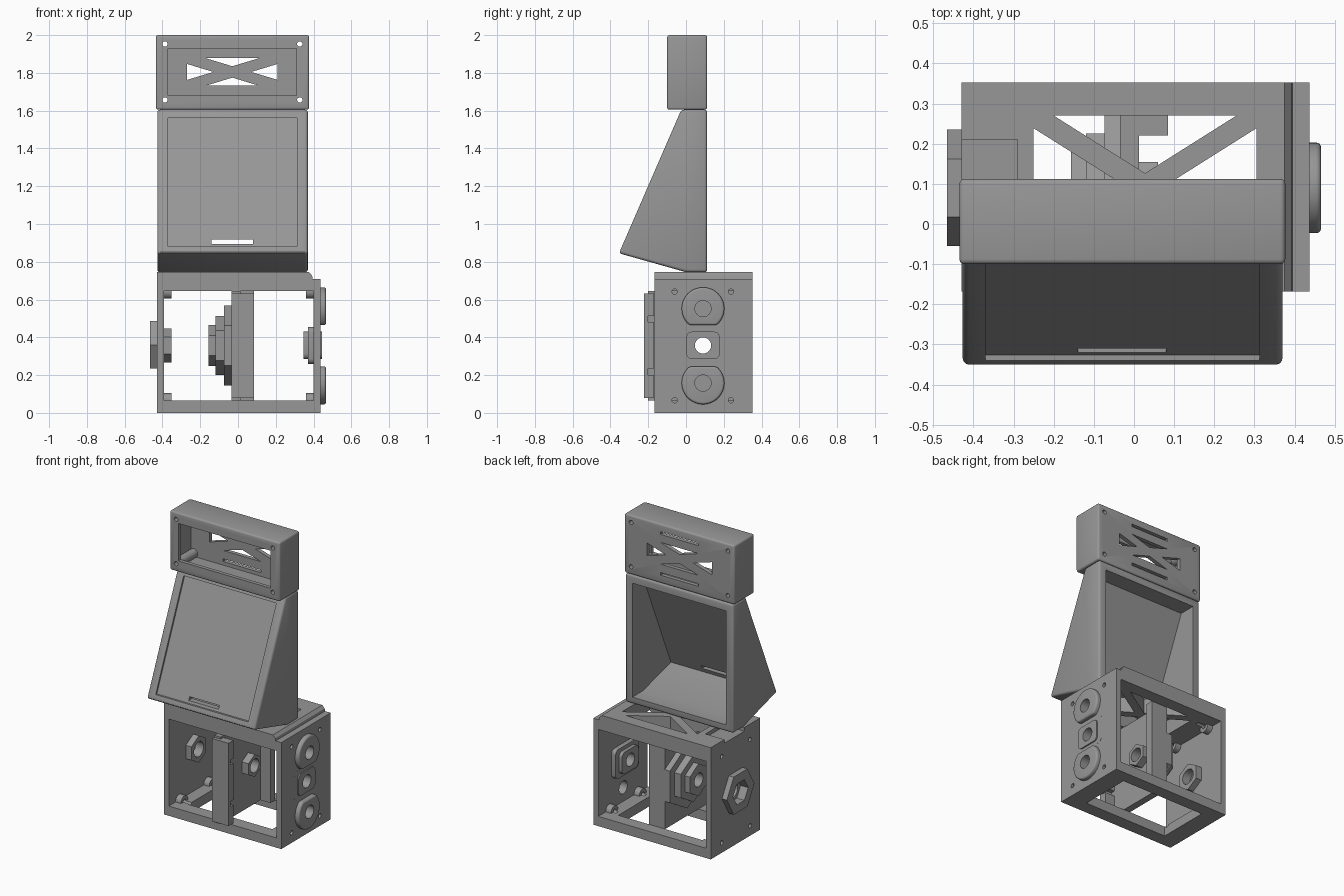
import bpy, bmesh, math

if "Cube" in bpy.data.objects:
    bpy.data.objects.remove(bpy.data.objects["Cube"])

grey = bpy.data.materials.new("plain grey")
grey.diffuse_color = (0.31, 0.31, 0.31, 1)
grey.use_nodes = True
grey.node_tree.nodes["Principled BSDF"].inputs["Base Color"].default_value = grey.diffuse_color
CY, CZ = 0.09, 0.357          # shared axis of the nuts and buttons


def prism(name, pts, axis, a, b, bevel=0.0, segs=3):
    """Extrude a 2D outline along an axis: x takes (y,z), y takes (x,z), z takes (x,y)."""
    place = {'x': lambda p, t: (t, p[0], p[1]),
             'y': lambda p, t: (p[0], t, p[1]),
             'z': lambda p, t: (p[0], p[1], t)}[axis]
    bm = bmesh.new()
    face = bm.faces.new([bm.verts.new(place(p, a)) for p in pts])
    ext = bmesh.ops.extrude_face_region(bm, geom=[face])
    for v in ext['geom']:
        if isinstance(v, bmesh.types.BMVert):
            v.co['xyz'.index(axis)] = b
    bmesh.ops.recalc_face_normals(bm, faces=bm.faces)
    me = bpy.data.meshes.new(name)
    bm.to_mesh(me)
    bm.free()
    me.materials.append(grey)
    ob = bpy.data.objects.new(name, me)
    bpy.context.collection.objects.link(ob)
    if bevel:
        m = ob.modifiers.new("bevel", 'BEVEL')
        m.width, m.segments, m.limit_method = bevel, segs, 'ANGLE'
        apply(ob, m)
    return ob


def apply(ob, m):
    bpy.ops.object.select_all(action='DESELECT')
    bpy.context.view_layer.objects.active = ob
    ob.select_set(True)
    bpy.ops.object.modifier_apply(modifier=m.name)


def cut(ob, *cutters):
    for c in cutters:
        m = ob.modifiers.new("cut", 'BOOLEAN')
        m.operation, m.solver, m.object = 'DIFFERENCE', 'EXACT', c
        apply(ob, m)
        bpy.data.objects.remove(c)


def rect(u0, u1, v0, v1):
    return [(u0, v0), (u1, v0), (u1, v1), (u0, v1)]


def ngon(u, v, r, n=24, turn=0.0):
    return [(u + r * math.cos(turn + 2 * math.pi * i / n),
             v + r * math.sin(turn + 2 * math.pi * i / n)) for i in range(n)]


def rounded(u, v, hu, hv, r):
    out = []
    for k, (su, sv) in enumerate([(1, 1), (-1, 1), (-1, -1), (1, -1)]):
        for j in range(6):
            a = math.pi / 2 * (k + j / 5)
            out.append((u + su * (hu - r) + r * math.cos(a), v + sv * (hv - r) + r * math.sin(a)))
    return out


def truss(u, v, hu, hv, h, axis, a, b):
    """Four triangular cutters that leave an X of bars in a window."""
    w = h * hv / hu
    tris = []
    for s in (1, -1):
        tris.append([(u, v + s * w), (u + hu - h, v + s * hv), (u - hu + h, v + s * hv)])
        tris.append([(u + s * h, v), (u + s * hu, v + hv - w), (u + s * hu, v - hv + w)])
    return [prism("truss_cutter", t, axis, a, b) for t in tris]


def hole(u, v, r, axis, a, b, n=24):
    return prism("hole_cutter", ngon(u, v, r, n), axis, a, b)


# --- top display box ---
box = prism("top_box", rect(-0.435, 0.377, 1.605, 2.0), 'y', -0.1, 0.112, 0.012)
cut(box, prism("cavity", rect(-0.405, 0.347, 1.635, 1.97), 'y', -0.075, 0.085),
    prism("window", rect(-0.37, 0.31, 1.68, 1.93), 'y', -0.2, 0.0))
cut(box, *truss(-0.03, 1.805, 0.24, 0.0725, 0.1, 'y', 0.0, 0.2))
for z in (1.668, 1.94):
    cut(box, prism("slot", rect(-0.17, 0.11, z - 0.009, z + 0.009), 'y', 0.0, 0.2))
for x in (-0.387, 0.327):
    for z in (1.657, 1.953):
        cut(box, hole(x, z, 0.014, 'y', -0.2, 0.2))
        boss = prism("screw_boss", ngon(x, z, 0.03), 'y', -0.078, 0.09)
        cut(boss, hole(x, z, 0.014, 'y', -0.2, 0.2))

# --- sloped screen housing, open at the back ---
slope = lambda z: -0.355 + (z - 0.845) * 0.33 / 0.76
wedge = prism("screen_housing", [(-0.025, 1.605), (0.112, 1.605), (0.112, 0.745), (0, 0.745), (-0.355, 0.845)],
              'x', -0.427, 0.37, 0.015)
cut(wedge, prism("cavity", [(0.2, 1.55), (0.0, 1.55), (-0.295, 0.868), (0.0, 0.79), (0.2, 0.79)],
                 'x', -0.375, 0.318),
    prism("recess", [(slope(z) + d, z) for z, d in ((0.88, 0.013), (1.56, 0.013), (1.56, -0.1), (0.88, -0.1))],
          'x', -0.37, 0.313),
    prism("slot", rect(-0.14, 0.08, 0.895, 0.917), 'y', -0.5, -0.2))

# --- base frame, open front and back ---
base = prism("base_frame", [(-0.43, 0), (0.437, 0), (0.437, 0.71), (0.395, 0.71), (0.392, 0.727),
                            (0.375, 0.745), (-0.43, 0.745)], 'y', -0.168, 0.353)
cut(base, prism("opening", rect(-0.393, 0.4, 0.065, 0.645), 'y', -0.5, 0.5),
    prism("floor_opening", rect(-0.31, 0.31, -0.08, 0.27), 'z', -0.1, 0.2),
    prism("top_notch", rect(-0.5, -0.29, 0.0, 0.21), 'z', 0.72, 0.9),
    hole(CY, CZ, 0.08, 'x', -0.5, -0.3, 6))
cut(base, *truss(0.0275, 0.095, 0.2775, 0.175, 0.05, 'z', 0.5, 0.9))
for z in (0.158, CZ, 0.552):
    cut(base, hole(CY, z, 0.043, 'x', 0.3, 0.6))

# screw lugs and their holes in both side walls
for y in (-0.06, 0.238):
    for z in (0.067, 0.642):
        for x0, x1 in ((-0.41, -0.353), (0.36, 0.415)):
            lug = prism("screw_lug", ngon(y, z, 0.037), 'x', x0, x1)
            cut(lug, hole(y, z, 0.014, 'x', -0.6, 0.6))
            cut(base, hole(y, z, 0.014, 'x', x0 - 0.02, x1 + 0.07) if x0 > 0
                else hole(y, z, 0.014, 'x', -0.5, -0.3))

# --- buttons on the right wall ---
for z, s in ((0.552, 1), (0.158, -1)):
    outline = []
    for u, v in ngon(0, 0, 0.113, 48):
        outline.append((CY + u, z + s * max(v, -0.088 - 0.0001 * abs(u))))
    button = prism("round_button", outline, 'x', 0.405, 0.466, 0.022, 4)
    cut(button, hole(CY, z, 0.043, 'x', 0.3, 0.6))
for name, hu, hv, x0, x1 in (("square_button_rim", 0.123, 0.098, 0.37, 0.4375),
                             ("square_button_cap", 0.088, 0.073, 0.347, 0.446)):
    part = prism(name, rounded(CY, CZ, hu, hv, 0.03), 'x', x0, x1)
    cut(part, hole(CY, CZ, 0.043, 'x', 0.3, 0.6))

# --- hex nut through the left wall ---
nut = prism("outer_hex_nut", ngon(CY, CZ + 0.003, 0.145, 6), 'x', -0.466, -0.425)
cut(nut, hole(CY, CZ, 0.08, 'x', -0.6, -0.3, 6))
inner = prism("inner_hex_ring", ngon(CY, CZ, 0.09, 6, math.pi / 6), 'x', -0.41, -0.352)
cut(inner, hole(CY, CZ, 0.05, 'x', -0.6, -0.3))

# --- centre divider with stacked hex plates ---
web = prism("divider_web", rect(-0.2, 0.27, 0.065, 0.645), 'x', -0.035, 0.012)
cut(web, hole(CY, CZ, 0.045, 'x', -0.3, 0.3))
post = prism("front_post", rect(-0.035, 0.085, 0.08, 0.632), 'y', -0.222, -0.17)
cut(post, *[prism("notch", rect(-0.2, -0.16, z0, z1), 'x', -0.2, 0.2)
            for z0, z1 in ((0.48, 0.512), (0.2, 0.235))])
prism("rear_post", rect(-0.035, 0.085, 0.065, 0.645), 'y', 0.22, 0.27)
for name, r, x0, x1 in (("large_hex_plate", 0.212, -0.073, -0.03),
                        ("medium_hex_plate", 0.157, -0.12, -0.07),
                        ("small_hex_nut", 0.108, -0.157, -0.118),
                        ("rear_hex_nut", 0.075, 0.01, 0.06)):
    part = prism(name, ngon(CY, CZ, r, 6, math.pi / 6), 'x', x0, x1)
    cut(part, hole(CY, CZ, 0.045, 'x', -0.3, 0.3))

# --- smooth the round surfaces, keep the edges sharp ---
bpy.ops.object.select_all(action='SELECT')
bpy.context.view_layer.objects.active = base
bpy.ops.object.shade_smooth_by_angle(angle=math.radians(30))
